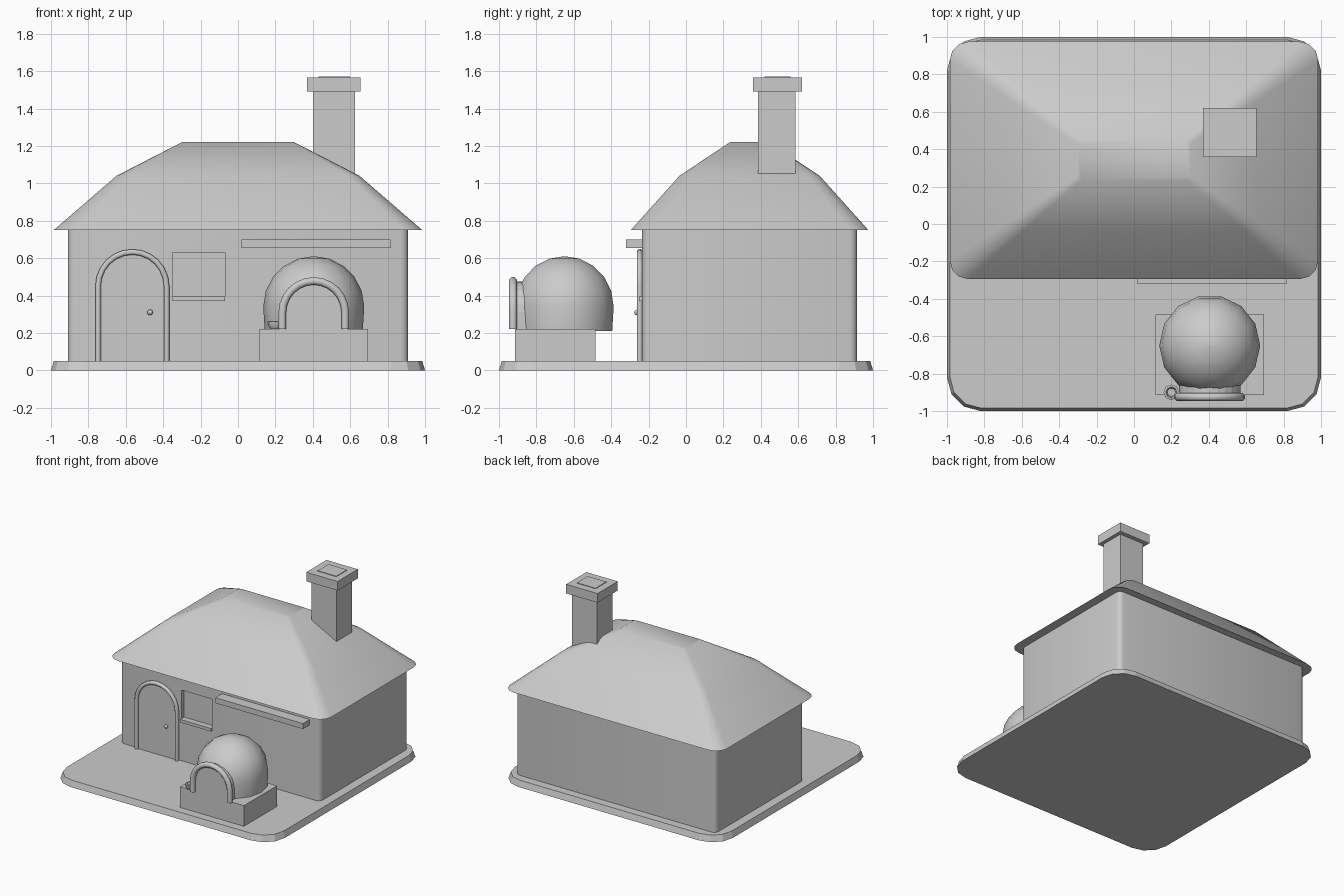
import bpy, bmesh
from math import sin, cos, pi, radians
from mathutils import Vector

old = bpy.data.objects.get("Cube")
if old:
    bpy.data.objects.remove(old, do_unlink=True)

clay = bpy.data.materials.new("plain grey clay")
clay.use_nodes = True
GREY = (0.6, 0.6, 0.6, 1)
clay.diffuse_color = GREY
clay.node_tree.nodes["Principled BSDF"].inputs["Base Color"].default_value = GREY


def finish(name, bm, smooth=None):
    bmesh.ops.recalc_face_normals(bm, faces=bm.faces)
    mesh = bpy.data.meshes.new(name)
    bm.to_mesh(mesh)
    bm.free()
    mesh.materials.append(clay)
    ob = bpy.data.objects.new(name, mesh)
    bpy.context.collection.objects.link(ob)
    if smooth:
        bpy.ops.object.select_all(action='DESELECT')
        ob.select_set(True)
        bpy.context.view_layer.objects.active = ob
        bpy.ops.object.shade_smooth_by_angle(angle=radians(smooth))
    return ob


def loft(name, rings, smooth=None):
    """Skin closed rings of equal length and cap both ends."""
    bm = bmesh.new()
    loops = [[bm.verts.new(p) for p in ring] for ring in rings]
    n = len(loops[0])
    for a, b in zip(loops, loops[1:]):
        for i in range(n):
            j = (i + 1) % n
            bm.faces.new((a[i], a[j], b[j], b[i]))
    bm.faces.new(loops[0])
    bm.faces.new(loops[-1])
    return finish(name, bm, smooth)


def round_rect(hx, hy, r, z, cy=0, seg=3):
    pts = []
    for k, (sx, sy) in enumerate([(1, 1), (-1, 1), (-1, -1), (1, -1)]):
        for i in range(seg + 1):
            a = (k + i / seg) * pi / 2
            pts.append((sx * (hx - r) + r * cos(a), cy + sy * (hy - r) + r * sin(a), z))
    return pts


def box(name, x, y, z):
    return loft(name, [[(x[0], y[0], h), (x[1], y[0], h), (x[1], y[1], h), (x[0], y[1], h)]
                       for h in z])


def lathe(name, centre, profile, n, smooth=40):
    cx, cy = centre
    return loft(name, [[(cx + r * cos(2 * pi * i / n), cy + r * sin(2 * pi * i / n), z)
                        for i in range(n)] for r, z in profile], smooth)


def arch_path(cx, r, z0, spring, n=12):
    arc = [(cx - r * cos(pi * i / n), spring + r * sin(pi * i / n)) for i in range(n + 1)]
    return [(cx - r, z0)] + arc + [(cx + r, z0)]


def arch_panel(name, cx, r, z0, spring, y0, y1):
    path = arch_path(cx, r, z0, spring)
    return loft(name, [[(x, y, z) for x, z in path] for y in (y0, y1)])


def arch_frame(name, cx, r, z0, spring, y, thick, sides=8):
    """Round moulding swept along an arch."""
    rings = []
    path = arch_path(cx, r, z0, spring)
    for x, z in path:
        out = Vector((x - cx, 0, max(z - spring, 0))).normalized()
        rings.append([Vector((x, y, z)) + out * thick * cos(a) + Vector((0, thick * sin(a), 0))
                      for a in [2 * pi * (i + 0.5) / sides for i in range(sides)]])
    return loft(name, rings, 50)


# Ground slab
loft("ground_slab", [round_rect(1, 1, 0.18, 0), round_rect(0.985, 0.985, 0.17, 0.05)])

# House body and hipped roof
MID = 0.34
walls = loft("walls", [round_rect(0.91, 0.575, 0.04, z, MID) for z in (0.05, 0.76)], 40)
loft("roof", [round_rect(0.985, 0.635, 0.1, 0.75, MID),
              round_rect(0.65, 0.375, 0.06, 1.04, MID),
              round_rect(0.3, 0.105, 0.02, 1.22, MID)], 30)

# Chimney
box("chimney_stack", (0.4, 0.625), (0.385, 0.585), (1.0, 1.5))
box("chimney_cap", (0.37, 0.655), (0.358, 0.62), (1.49, 1.565))
box("chimney_flue", (0.43, 0.6), (0.42, 0.56), (1.56, 1.57))

# Door
arch_panel("door", -0.565, 0.185, 0.05, 0.45, -0.245, -0.2)
arch_frame("door_frame", -0.565, 0.183, 0.05, 0.45, -0.248, 0.016)
bm = bmesh.new()
bmesh.ops.create_uvsphere(bm, u_segments=8, v_segments=6, radius=0.015)
bmesh.ops.translate(bm, verts=bm.verts, vec=(-0.47, -0.262, 0.31))
finish("door_knob", bm, 60)

# Window recess cut in the wall, with a sill at its foot
cutter = box("window_cutter", (-0.35, -0.07), (-0.3, -0.2), (0.37, 0.63))
cutter.hide_render = True
cutter.hide_set(True)
cut = walls.modifiers.new("window", 'BOOLEAN')
cut.operation = 'DIFFERENCE'
cut.solver = 'EXACT'
cut.object = cutter
box("window_sill", (-0.35, -0.07), (-0.25, -0.2), (0.37, 0.395))

# Beam over the oven
box("wall_beam", (0.02, 0.815), (-0.322, -0.235), (0.655, 0.7))

# Outdoor oven
OX = 0.405
box("oven_base", (0.115, 0.695), (-0.915, -0.485), (0.05, 0.22))
dome = [(0.262, 0.21), (0.27, 0.34)]
dome += [(0.27 * cos(a), 0.34 + 0.27 * sin(a)) for a in [pi / 2 * i / 5 for i in range(1, 5)]]
lathe("oven_dome", (OX, -0.65), dome + [(0.004, 0.61)], 14)
arch_panel("oven_mouth", OX, 0.165, 0.22, 0.31, -0.915, -0.8)
arch_frame("oven_arch", OX, 0.168, 0.22, 0.31, -0.925, 0.022)

# Small bowl beside the oven mouth
lathe("bowl", (0.2, -0.9), [(0.025, 0.22), (0.04, 0.24), (0.042, 0.262), (0.03, 0.265), (0.022, 0.245)], 8)
